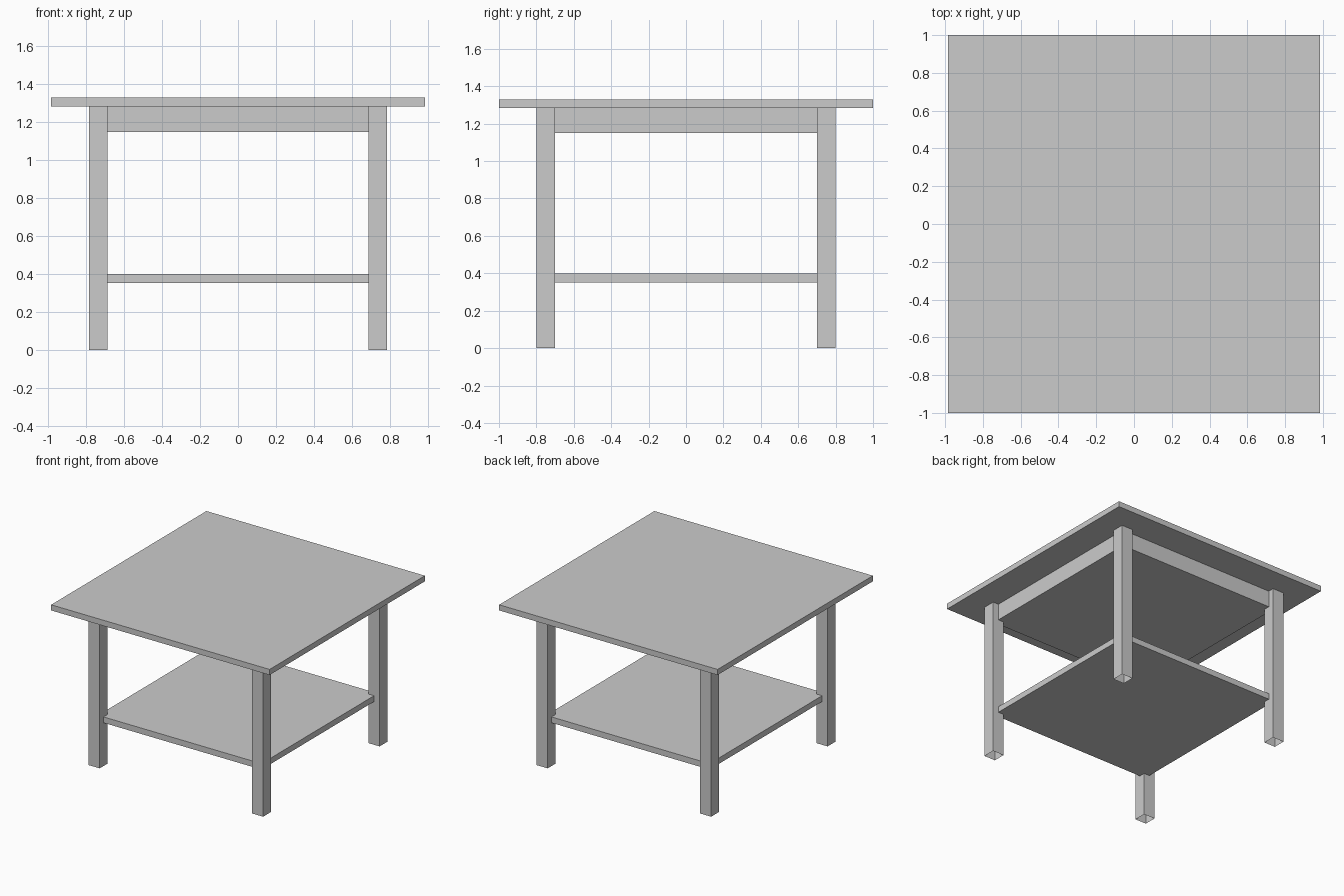
import bpy
import bmesh

cube = bpy.data.objects.get("Cube")
if cube:
    bpy.data.objects.remove(cube, do_unlink=True)

# Single plain grey finish
grey = bpy.data.materials.new("light grey")
grey.use_nodes = True
colour = (0.6, 0.6, 0.6, 1)
grey.diffuse_color = colour
grey.node_tree.nodes["Principled BSDF"].inputs["Base Color"].default_value = colour


def box(name, centre, half_x, half_y, bottom, top, open_bottom=False):
    """Axis-aligned box, optionally without its bottom face."""
    bm = bmesh.new()
    bmesh.ops.create_cube(bm, size=2)
    for v in bm.verts:
        v.co.x = centre[0] + v.co.x * half_x
        v.co.y = centre[1] + v.co.y * half_y
        v.co.z = top if v.co.z > 0 else bottom
    if open_bottom:
        bm.normal_update()
        lower = [f for f in bm.faces if f.normal.z < -0.5]
        bmesh.ops.delete(bm, geom=lower, context='FACES_ONLY')
    mesh = bpy.data.meshes.new(name)
    bm.to_mesh(mesh)
    bm.free()
    mesh.materials.append(grey)
    obj = bpy.data.objects.new(name, mesh)
    bpy.context.collection.objects.link(obj)
    return obj


LEG_X, LEG_Y = 0.737, 0.75
TOP_UNDERSIDE = 1.284

# Square top, apron block and lower shelf, the last two ending at the leg centres
box("table_top", (0, 0), 0.985, 1.0, TOP_UNDERSIDE, 1.33)
box("apron", (0, 0), LEG_X, LEG_Y, 1.15, TOP_UNDERSIDE)
box("lower_shelf", (0, 0), LEG_X, LEG_Y, 0.352, 0.4)

# Four legs, hollow from below
for side_y, end in ((-1, "front"), (1, "back")):
    for side_x, side in ((-1, "right"), (1, "left")):
        box(f"{end}_{side}_leg", (side_x * LEG_X, side_y * LEG_Y),
            0.05, 0.05, 0, TOP_UNDERSIDE, open_bottom=True)
